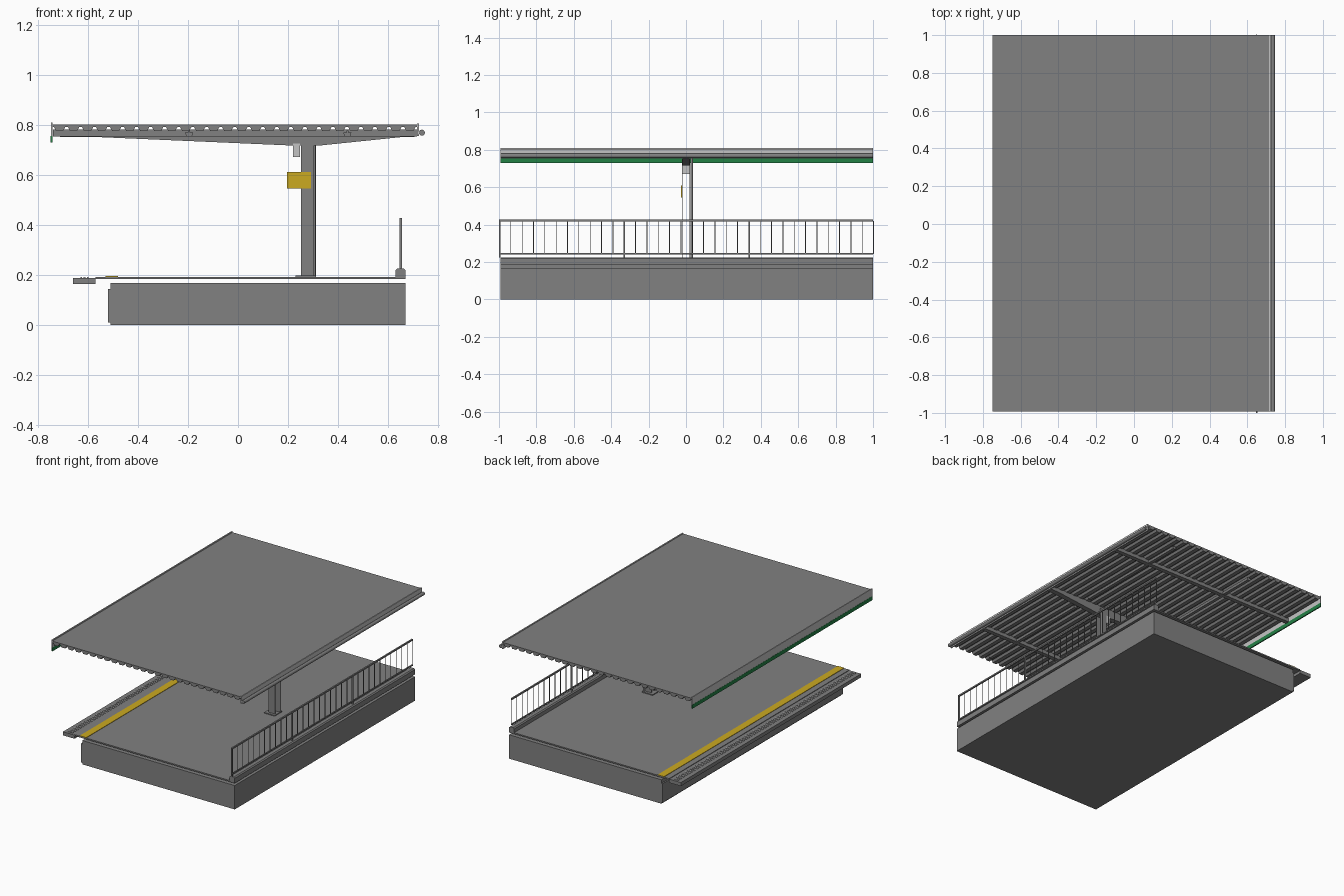
import bpy
import bmesh

cube = bpy.data.objects.get("Cube")
if cube:
    bpy.data.objects.remove(cube, do_unlink=True)


def material(name, r, g, b):
    m = bpy.data.materials.new(name)
    m.use_nodes = True
    m.diffuse_color = (r, g, b, 1)
    m.node_tree.nodes["Principled BSDF"].inputs["Base Color"].default_value = (r, g, b, 1)
    return m


GREY = material("concrete grey", 0.22, 0.22, 0.22)
PALE = material("pale grey", 0.55, 0.55, 0.55)
YELLOW = material("safety yellow", 0.6, 0.4, 0.015)
GREEN = material("fascia green", 0.017, 0.22, 0.06)

Y0, Y1 = -0.993, 1.0


def finish(name, bm, mat):
    bmesh.ops.recalc_face_normals(bm, faces=bm.faces)
    mesh = bpy.data.meshes.new(name)
    bm.to_mesh(mesh)
    bm.free()
    mesh.materials.append(mat)
    obj = bpy.data.objects.new(name, mesh)
    bpy.context.collection.objects.link(obj)
    return obj


def add_box(bm, x, y, z):
    verts = bmesh.ops.create_cube(bm, size=1)["verts"]
    for v in verts:
        for i, (a, b) in enumerate((x, y, z)):
            v.co[i] = (a + b) / 2 + v.co[i] * (b - a)


def boxes(name, specs, mat=GREY):
    bm = bmesh.new()
    for s in specs:
        add_box(bm, *s)
    return finish(name, bm, mat)


def box(name, x, y, z, mat=GREY):
    return boxes(name, [(x, y, z)], mat)


def extrude(name, profile, y, mat=GREY):
    """Extrude an x-z outline along y."""
    bm = bmesh.new()
    face = bm.faces.new([bm.verts.new((px, y[0], pz)) for px, pz in profile])
    new = bmesh.ops.extrude_face_region(bm, geom=[face])["geom"]
    bmesh.ops.translate(bm, vec=(0, y[1] - y[0], 0),
                        verts=[g for g in new if isinstance(g, bmesh.types.BMVert)])
    return finish(name, bm, mat)


def cylinder(name, radius, length, location, rotation=(0, 0, 0), mat=GREY):
    bpy.ops.mesh.primitive_cylinder_add(vertices=16, radius=radius, depth=length,
                                        location=location, rotation=rotation)
    obj = bpy.context.object
    obj.name = name
    obj.data.materials.append(mat)
    bpy.ops.object.shade_smooth_by_angle()
    return obj


FULL = (Y0, Y1)

# Platform foundation, slab and edge
box("foundation", (-0.51, 0.67), FULL, (0, 0.167))
box("foundation_step", (-0.52, -0.51), FULL, (0.01, 0.143))
box("platform_slab", (-0.57, 0.67), FULL, (0.183, 0.192))
box("edge_coping", (-0.66, -0.57), FULL, (0.163, 0.188))
box("warning_stripe", (-0.53, -0.48), FULL, (0.192, 0.195), YELLOW)

# Raised studs along the coping
studs = []
for row in range(3):
    for i in range(66):
        x, y = -0.63 + row * 0.013, Y0 + 0.015 + i * 0.03
        studs.append(((x, x + 0.007), (y, y + 0.014), (0.188, 0.192)))
boxes("tactile_studs", studs, PALE)

# Kerb under the railing
extrude("railing_kerb", [(0.63, 0.192), (0.67, 0.192), (0.67, 0.218),
                         (0.663, 0.225), (0.637, 0.225), (0.63, 0.218)], FULL)

# Railing: posts, rails and balusters
bays, gaps = 3, 11
pitch = 2 / bays
posts, balusters = [], []
for b in range(bays):
    y = -0.997 + b * pitch
    posts.append(((0.645, 0.655), (y - 0.003, y + 0.005), (0.225, 0.425)))
    for i in range(1, gaps + (b == bays - 1)):
        yb = y + i * pitch / gaps
        balusters.append(((0.648, 0.652), (yb - 0.002, yb + 0.002), (0.243, 0.42)))
boxes("railing_posts", posts)
boxes("railing_balusters", balusters)
boxes("railing_rails", [((0.645, 0.655), (-1, 1), (0.417, 0.427)),
                        ((0.646, 0.654), (-1, 1), (0.24, 0.248))])

# Column of two plates with a downpipe
boxes("column_plates", [((0.252, 0.303), (-0.022, -0.018), (0.195, 0.75)),
                        ((0.252, 0.303), (0.018, 0.022), (0.195, 0.75))])
box("column_base", (0.23, 0.312), (-0.04, 0.04), (0.192, 0.198))
cylinder("downpipe", 0.007, 0.56, (0.304, 0.03, 0.472))

# Sign and speaker fixed to the column
box("hanging_sign", (0.196, 0.292), (-0.026, -0.021), (0.545, 0.61), YELLOW)
box("speaker_box", (0.22, 0.248), (-0.02, 0.02), (0.67, 0.725), PALE)

# Tapered main beam and lighter rafters
extrude("main_beam", [(-0.74, 0.78), (-0.74, 0.752), (-0.55, 0.75), (0.23, 0.716),
                      (0.32, 0.716), (0.65, 0.75), (0.715, 0.752), (0.715, 0.78)],
        (-0.018, 0.018))
boxes("rafters", [((-0.74, 0.715), (y - 0.015, y + 0.015), (0.752, 0.78))
                  for y in (-0.667, 0.667)])

# Roof sheet with ribs underneath
box("roof_sheet", (-0.742, 0.716), FULL, (0.79, 0.8))
count = 26
step = 1.456 / count
for i in range(count):
    x = -0.741 + i * step
    extrude("roof_rib", [(x + step * 0.1, 0.79), (x + step * 0.25, 0.775),
                         (x + step * 0.75, 0.775), (x + step * 0.9, 0.79)], FULL)

# Light strips below the roof
for x in (-0.195, 0.437):
    for y in ((-0.93, -0.07), (0.07, 0.93)):
        extrude("light_strip", [(x - 0.016, 0.768), (x - 0.011, 0.753),
                                (x + 0.011, 0.753), (x + 0.016, 0.768)], y)
        box("light_hanger", (x - 0.004, x + 0.004), y, (0.766, 0.777))

# Fascias and gutter
box("track_fascia", (-0.748, -0.741), FULL, (0.755, 0.808), PALE)
box("track_fascia_band", (-0.749, -0.741), FULL, (0.728, 0.755), GREEN)
box("rear_fascia", (0.716, 0.724), FULL, (0.754, 0.805), PALE)
cylinder("gutter", 0.012, Y1 - Y0, (0.735, (Y0 + Y1) / 2, 0.768), (1.5708, 0, 0))
